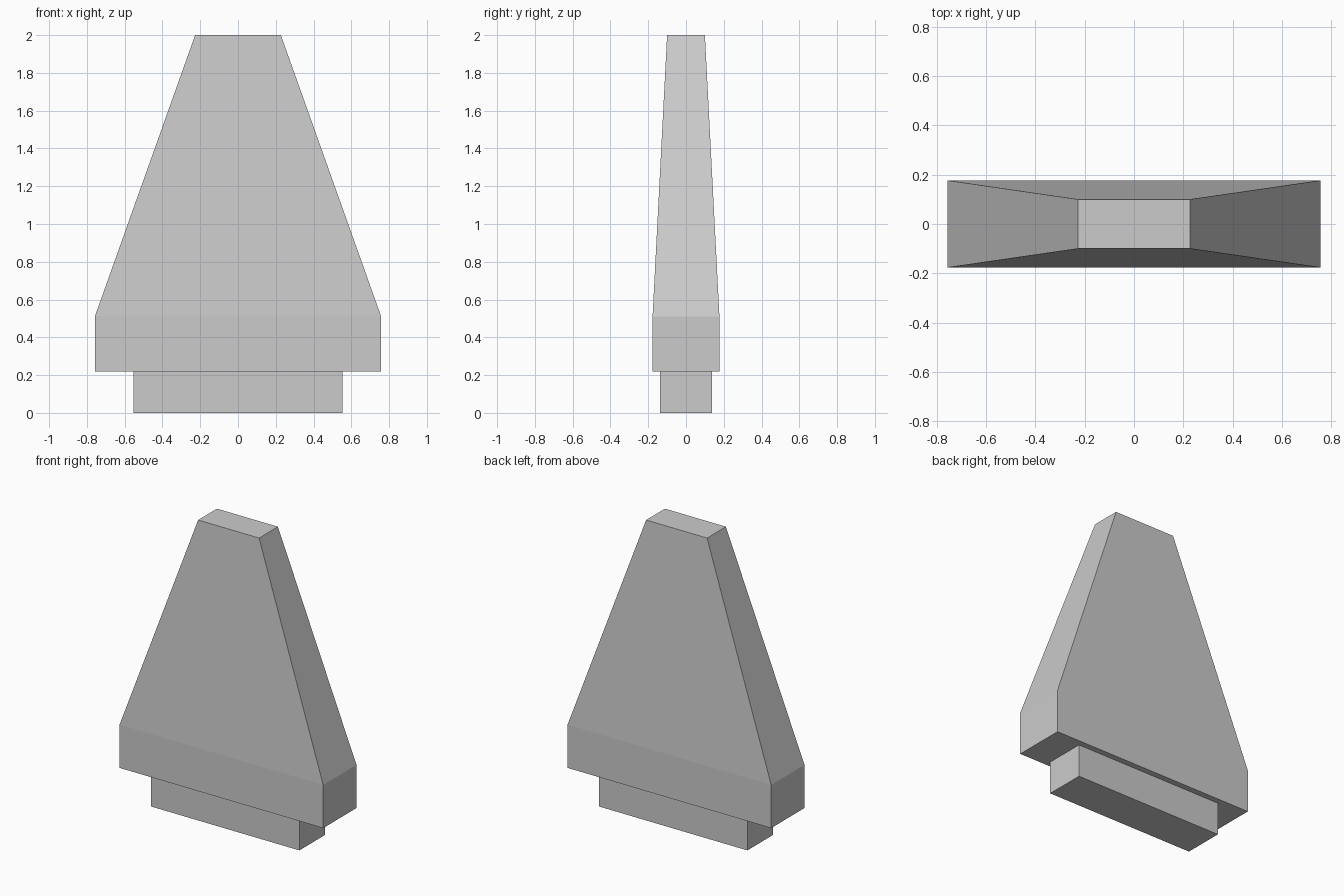
import bpy, bmesh

if "Cube" in bpy.data.objects:
    bpy.data.objects.remove(bpy.data.objects["Cube"])


def loft(name, sections):
    """Closed solid through stacked rectangles given as (half_x, half_y, z)."""
    bm = bmesh.new()
    rings = [[bm.verts.new((sx * hx, sy * hy, z))
              for sx, sy in ((-1, -1), (1, -1), (1, 1), (-1, 1))]
             for hx, hy, z in sections]
    bm.faces.new(rings[0][::-1])
    bm.faces.new(rings[-1])
    for a, b in zip(rings, rings[1:]):
        for i in range(4):
            j = (i + 1) % 4
            bm.faces.new((a[i], a[j], b[j], b[i]))
    mesh = bpy.data.meshes.new(name)
    bm.to_mesh(mesh)
    bm.free()
    obj = bpy.data.objects.new(name, mesh)
    bpy.context.collection.objects.link(obj)
    return obj


# Narrow foot under the body
loft("foot_block", [(0.553, 0.137, 0), (0.553, 0.137, 0.22)])

# Straight collar with a tapering upper part
loft("tapered_body", [(0.758, 0.177, 0.22), (0.758, 0.177, 0.51), (0.227, 0.10, 2.0)])
